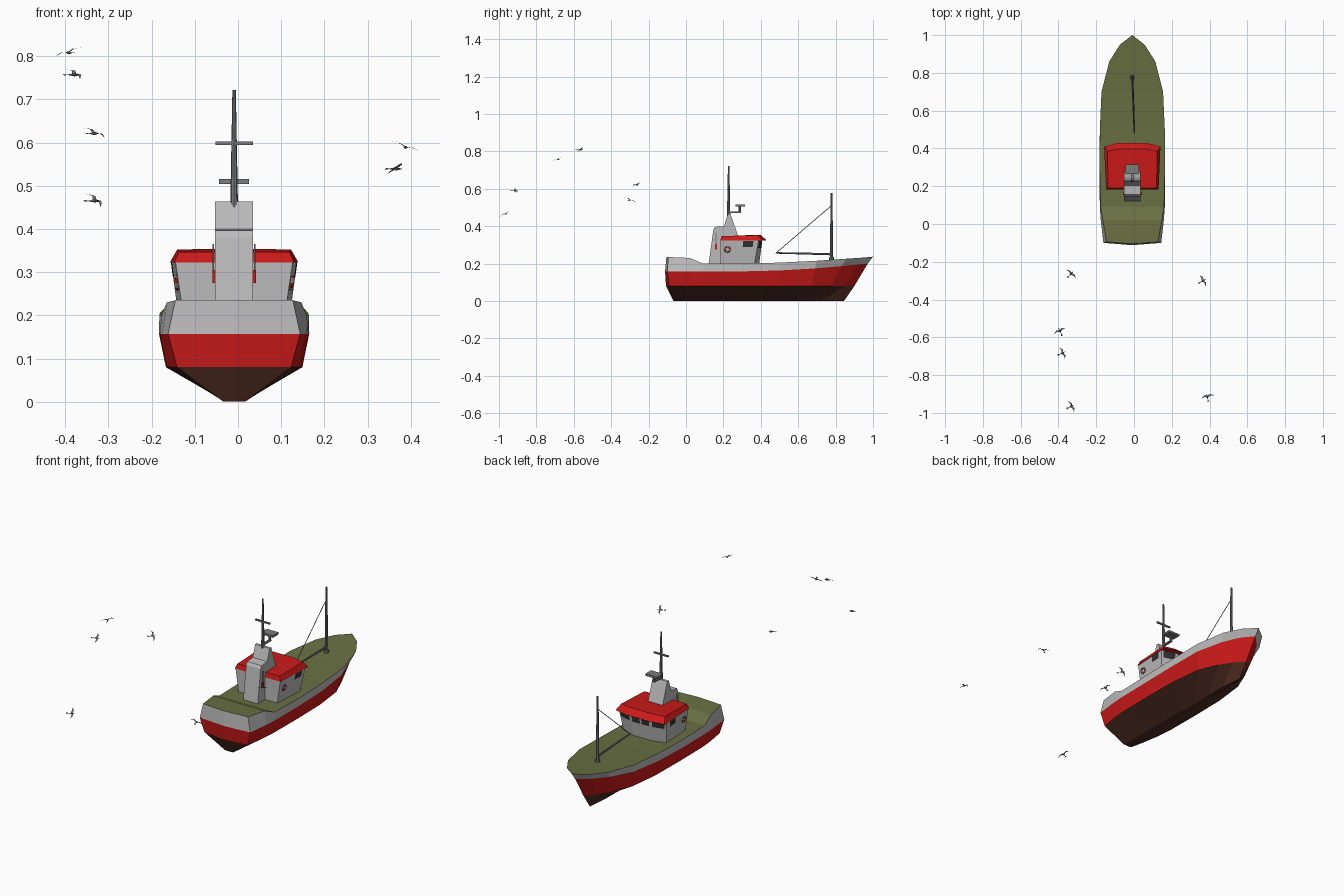
import bpy, bmesh, math
from mathutils import Vector, Matrix

if "Cube" in bpy.data.objects:
    bpy.data.objects.remove(bpy.data.objects["Cube"])

CX = -0.009  # boat centreline


def mat(name, *rgb):
    m = bpy.data.materials.new(name)
    m.diffuse_color = (*rgb, 1)
    m.use_nodes = True
    m.node_tree.nodes["Principled BSDF"].inputs["Base Color"].default_value = m.diffuse_color
    return m


RED = mat("red_paint", 0.60, 0.01, 0.01)
BROWN = mat("bottom_paint", 0.075, 0.025, 0.015)
OLIVE = mat("deck_paint", 0.14, 0.16, 0.055)
DARK = mat("dark_glass", 0.03, 0.03, 0.03)
LIGHT = mat("light_grey", 0.50, 0.50, 0.50)
STEEL = mat("steel", 0.2, 0.2, 0.2)


def make(name, verts, faces, mats=(), index=None, dx=CX):
    me = bpy.data.meshes.new(name)
    me.from_pydata([Vector(v) + Vector((dx, 0, 0)) for v in verts], [], faces)
    for m in mats:
        me.materials.append(m)
    if index:
        me.polygons.foreach_set("material_index", index)
    bm = bmesh.new()
    bm.from_mesh(me)
    bmesh.ops.recalc_face_normals(bm, faces=bm.faces)
    bm.to_mesh(me)
    bm.free()
    ob = bpy.data.objects.new(name, me)
    bpy.context.collection.objects.link(ob)
    return ob


def box(name, centre, size, m=None):
    v = [Vector(centre) + Vector((x * size[0], y * size[1], z * size[2])) / 2
         for x in (-1, 1) for y in (-1, 1) for z in (-1, 1)]
    f = [(0, 1, 3, 2), (4, 6, 7, 5), (0, 4, 5, 1), (2, 3, 7, 6), (0, 2, 6, 4), (1, 5, 7, 3)]
    return make(name, v, f, [m] if m else [])


def rod(name, p, q, r1, r2, m=STEEL, n=8):
    p, q = Vector(p), Vector(q)
    rot = (q - p).to_track_quat('Z', 'Y')
    ring = [Vector((math.cos(2 * math.pi * k / n), math.sin(2 * math.pi * k / n), 0)) for k in range(n)]
    v = [p + rot @ (c * r1) for c in ring] + [q + rot @ (c * r2) for c in ring]
    f = [(k, (k + 1) % n, n + (k + 1) % n, n + k) for k in range(n)]
    return make(name, v, f + [tuple(range(n)), tuple(range(n, 2 * n))], [m])


def mirror_loop(half):
    """Close a half outline, given stern to bow, by mirroring it in x."""
    return half + [(-x, y, z) for x, y, z in reversed(half) if x > 0]


# Hull: four level outlines of (half width, y, z), lofted and capped by the deck
sheer = [(0, -.105, .235), (.136, -.095, .235), (.156, .02, .23), (.168, .09, .2), (.173, .3, .2),
         (.172, .5, .205), (.163, .7, .215), (.122, .86, .226), (.065, .95, .232), (0, 1.0, .237)]
stripe = [(0, -.112, .157), (.153, -.1, .157), (.167, .02, .157), (.172, .09, .157), (.174, .3, .158),
          (.172, .5, .163), (.158, .69, .174), (.11, .83, .186), (.055, .92, .195), (0, .972, .2)]
chine = [(w, y, .08) for w, y in ((0, -.107), (.132, -.09), (.15, .02), (.156, .09), (.158, .3),
                                  (.155, .5), (.135, .67), (.09, .78), (.045, .85), (0, .9))]
keel = [(0, -.067, 0)] + [(.025 - .002 * i, -.065 + .9 * i / 8, 0) for i in range(9)][:8] + [(0, .845, 0)]
rings = [mirror_loop(r) for r in (keel, chine, stripe, sheer)]
N = len(rings[0])
H = len(sheer)
faces, idx = [], []
for lv in range(3):
    for k in range(N):
        j = (k + 1) % N
        faces.append((lv * N + k, lv * N + j, (lv + 1) * N + j, (lv + 1) * N + k))
        idx.append(lv)
for base, slot in ((0, 0), (3 * N, 3)):
    for i in range(H - 1):
        q = [i, i + 1, (N - i - 1) % N, (N - i) % N]
        faces.append([base + k for k in dict.fromkeys(q)])
        idx.append(slot)
make("hull", sum(rings, []), faces, [BROWN, RED, LIGHT, OLIVE], idx)


def loft(name, low, high, m=None):
    n = len(low)
    f = [(k, (k + 1) % n, n + (k + 1) % n, n + k) for k in range(n)]
    return make(name, low + high, f + [tuple(range(n)), tuple(range(n, 2 * n))], [m] if m else [])


# Wheelhouse with flared walls and a bowed front
low = mirror_loop([(.116, .185, .19), (.128, .365, .19), (.055, .39, .19)])
high = mirror_loop([(.136, .185, .325), (.146, .388, .325), (.06, .408, .325)])
loft("wheelhouse", low, high, LIGHT)
loft("wheelhouse_roof",
     mirror_loop([(.139, .183, .322), (.149, .41, .322), (.07, .43, .325)]),
     mirror_loop([(.128, .19, .347), (.132, .385, .352), (.065, .398, .354)]), RED)


def window(name, i, u0, u1, v0, v1):
    j = (i + 1) % 6
    a, b, c, d = (Vector(p) for p in (low[i], low[j], high[j], high[i]))
    n = (b - a).cross(d - a).normalized()
    n *= .002 * (1 if n.dot((a + b) / 2 - Vector((0, .28, .2))) > 0 else -1)
    pts = [a.lerp(b, u).lerp(d.lerp(c, u), v) + n for u, v in ((u0, v0), (u1, v0), (u1, v1), (u0, v1))]
    make(name, pts, [(0, 1, 2, 3)], [DARK])


window("side_window_right", 0, .6, .87, .73, .97)
window("side_window_left", 4, .13, .4, .73, .97)
window("front_window_right", 1, .12, .9, .7, .97)
window("front_window_left", 3, .1, .88, .7, .97)
for u in (.06, .54):
    window("front_window_middle", 2, u, u + .4, .7, .97)

# Funnel casing behind the wheelhouse
prof = [(.12, .19), (.146, .38), (.155, .396), (.203, .4), (.224, .464), (.238, .464), (.278, .35), (.278, .19)]
loft("funnel_casing", [(-.044, y, z) for y, z in prof], [(.044, y, z) for y, z in prof], LIGHT)

# Handrails and red canisters on the casing, lifebuoys on the wheelhouse
for s in (-1, 1):
    box("casing_rail", (s * .048, .16, .33), (.003, .004, .07), STEEL)
    box("canister", (s * .047, .16, .29), (.007, .012, .03), RED)
    bpy.ops.mesh.primitive_torus_add(major_segments=16, minor_segments=6, major_radius=.014, minor_radius=.004)
    buoy = bpy.context.object
    buoy.name = "lifebuoy"
    for m in (RED, LIGHT):
        buoy.data.materials.append(m)
    for p in buoy.data.polygons:
        a = math.atan2(p.center.y, p.center.x) % (2 * math.pi)
        p.material_index = int(a / (math.pi / 4)) % 2
    buoy.matrix_world = Matrix.Translation((CX + s * .134, .222, .275)) @ Matrix.Rotation(s * math.radians(99), 4, 'Y')

# Aft mast, crossbar and radar
rod("aft_mast", (0, .228, .45), (0, .228, .722), .009, .004)
box("mast_crossbar", (0, .228, .598), (.087, .008, .008), STEEL)
box("radar_arm", (0, .258, .473), (.012, .07, .008), STEEL)
rod("radar_post", (0, .287, .47), (0, .287, .506), .006, .006)
box("radar_scanner", (0, .29, .51), (.07, .05, .011), STEEL)

# Foremast, boom and stay
rod("foremast", (0, .778, .21), (0, .778, .577), .009, .005)
rod("foremast_foot", (0, .778, .21), (0, .778, .235), .014, .012)
rod("boom", (0, .778, .25), (.011, .48, .257), .006, .004)
rod("boom_stay", (0, .778, .51), (.011, .482, .257), .002, .002, n=5)

# Gulls: position and wing direction
gulls = [((-.39, -.57, .808), (.065, .03, .022)), ((-.383, -.685, .757), (.035, -.075, -.025)),
         ((-.336, -.267, .621), (.055, -.05, -.025)), ((-.336, -.967, .465), (.032, -.06, -.03)),
         ((.361, -.303, .539), (.036, -.064, .026)), ((.389, -.918, .589), (.078, .02, -.028))]
body = [(0, .023, 0), (.0045, .006, 0), (0, .006, .004), (-.0045, .006, 0), (0, .006, -.004), (0, -.016, 0)]
bfaces = [(0, 1 + k, 1 + (k + 1) % 4) for k in range(4)] + [(5, 1 + (k + 1) % 4, 1 + k) for k in range(4)]
wing = [(.002, .01, .002), (.017, .014, .005), (.038, .002, .001), (.017, .006, .005), (.002, -.001, .002)]
verts = body + wing + [(-x, y, z) for x, y, z in wing] + [(-.006, -.023, 0), (.006, -.023, 0), (0, -.01, 0)]
bfaces += [(6, 7, 9, 10), (7, 8, 9), (11, 15, 14, 12), (12, 14, 13), (16, 17, 18)]
for pos, w in gulls:
    x = Vector(w).normalized()
    y = Vector((0, 0, 1)).cross(x).normalized()
    rot = Matrix((x, y, x.cross(y))).transposed()
    make("gull", [rot @ Vector(v) + Vector(pos) for v in verts], bfaces, [STEEL], dx=0)
